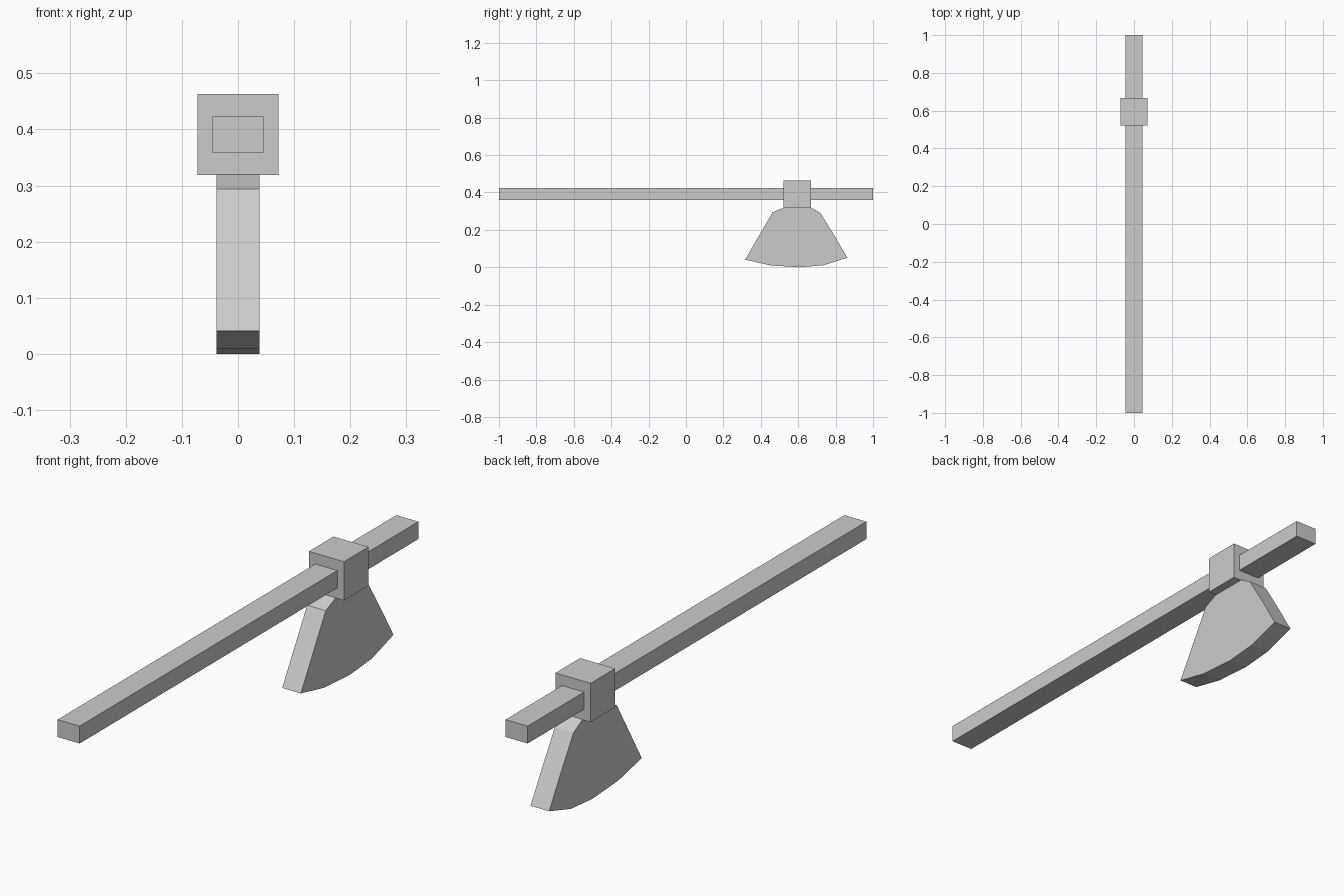
import bpy, bmesh

if "Cube" in bpy.data.objects:
    bpy.data.objects.remove(bpy.data.objects["Cube"])


def box(name, lo, hi):
    bpy.ops.mesh.primitive_cube_add(size=1, location=[(a + b) / 2 for a, b in zip(lo, hi)])
    ob = bpy.context.object
    ob.name = name
    ob.scale = [b - a for a, b in zip(lo, hi)]
    bpy.ops.object.transform_apply(location=False, rotation=False, scale=True)
    return ob


def slab(name, profile, half):
    # extrude a y-z outline symmetrically along x
    bm = bmesh.new()
    face = bm.faces.new([bm.verts.new((-half, y, z)) for y, z in profile])
    ext = bmesh.ops.extrude_face_region(bm, geom=[face], use_keep_orig=True)
    moved = [v for v in ext["geom"] if isinstance(v, bmesh.types.BMVert)]
    bmesh.ops.translate(bm, verts=moved, vec=(2 * half, 0, 0))
    bmesh.ops.recalc_face_normals(bm, faces=bm.faces)
    me = bpy.data.meshes.new(name)
    bm.to_mesh(me)
    bm.free()
    ob = bpy.data.objects.new(name, me)
    bpy.context.collection.objects.link(ob)
    return ob


# long handle and the square socket around it
box("handle", (-0.0455, -1, 0.3585), (0.0455, 1, 0.4235))
box("socket", (-0.0725, 0.522, 0.3185), (0.0725, 0.667, 0.4635))

# flared blade with a curved cutting edge
slab("blade", [(0.522, 0.3195), (0.463, 0.294), (0.316, 0.041),
               (0.453, 0.010), (0.607, 0.0), (0.735, 0.011),
               (0.863, 0.051), (0.793, 0.17), (0.719, 0.29), (0.667, 0.3195)], 0.0385)
